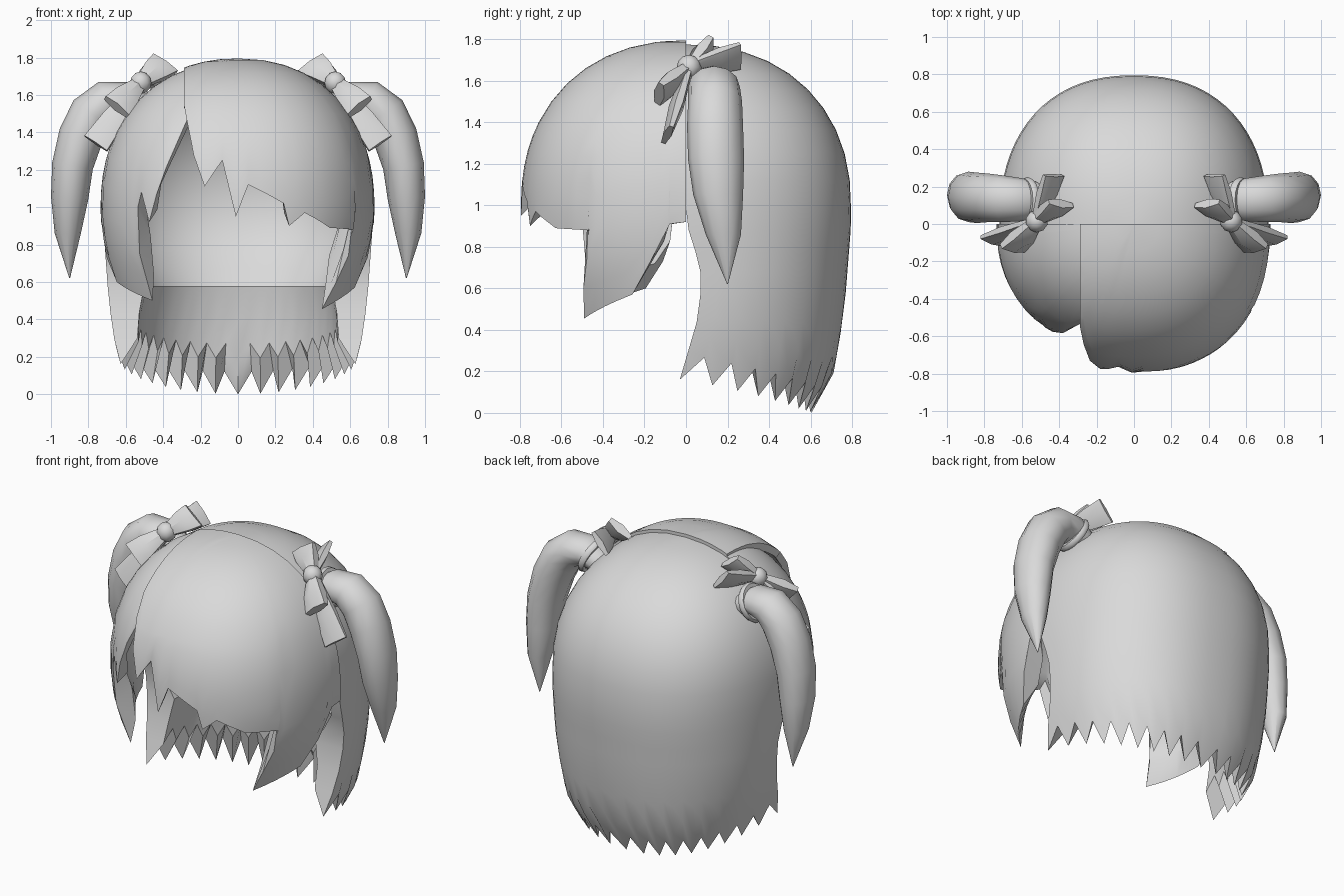
import bpy, bmesh, math
from mathutils import Vector

if "Cube" in bpy.data.objects:
    bpy.data.objects.remove(bpy.data.objects["Cube"])

grey = bpy.data.materials.new("hair_grey")
grey.diffuse_color = (0.7, 0.7, 0.7, 1)
grey.use_nodes = True
grey.node_tree.nodes["Principled BSDF"].inputs["Base Color"].default_value = grey.diffuse_color


def lerp_keys(keys, t):
    """Piecewise linear lookup in a sorted list of (position, value)."""
    if t <= keys[0][0]:
        return keys[0][1]
    for (a, va), (b, vb) in zip(keys, keys[1:]):
        if t <= b:
            return va + (vb - va) * (t - a) / (b - a)
    return keys[-1][1]


def finish(name, bm, angle=40):
    bmesh.ops.remove_doubles(bm, verts=bm.verts, dist=1e-4)
    bmesh.ops.recalc_face_normals(bm, faces=bm.faces)
    me = bpy.data.meshes.new(name)
    bm.to_mesh(me)
    bm.free()
    me.materials.append(grey)
    ob = bpy.data.objects.new(name, me)
    bpy.context.collection.objects.link(ob)
    bpy.ops.object.select_all(action='DESELECT')
    ob.select_set(True)
    bpy.context.view_layer.objects.active = ob
    bpy.ops.object.shade_smooth_by_angle(angle=math.radians(angle))
    return ob


def shell(cols, half, top, z_base, n_up, n_low, radius, inner, skew=0, off=None, sx=1, sy=-1):
    """Thick half dome with a cut lower edge; cols = (angle, lower edge height)."""
    h = top - 1.0

    def path(z):
        if z < 1:
            return 90 + (1 - z) * 90
        return 90 - math.degrees(math.asin(min(1, ((z - 1) / h) ** 1.1)))

    def point(ang, p, inside):
        if p <= 90:
            q = math.radians(90 - p)
            z = 1 + h * math.sin(q) ** (1 / 1.1)
            r = max(0, math.cos(q)) ** (1 / 1.1)
        else:
            z = 1 - (p - 90) / 90
            r = lerp_keys(radius, z)
        a = math.radians(ang + skew * max(0, 0.9 - z))
        c, s = math.cos(a), max(0, math.sin(a))
        k = lerp_keys(inner, z) if inside else 1
        x = half[0] * r * k * math.copysign(abs(c) ** 0.87, c)
        y = half[1] * r * k * s ** 0.87
        if off:
            y += lerp_keys(off, z) * (1 - s) ** 2
        if inside:
            z -= 0.04 * max(0, (z - 1) / h)
        return Vector((sx * x, sy * y, z))

    bm = bmesh.new()
    grid = []
    for ang, zb in cols:
        end = path(zb)
        base = min(path(z_base), end * 0.9)
        ps = [base * i / n_up for i in range(n_up + 1)]
        ps += [base + (end - base) * i / n_low for i in range(1, n_low + 1)]
        outer = [bm.verts.new(point(ang, p, False)) for p in ps]
        lining = [bm.verts.new(point(ang, p, True)) for p in ps[:-1]] + [outer[-1]]
        grid.append((outer, lining))

    def quad(*vs):
        vs = list(dict.fromkeys(vs))
        if len(vs) > 2:
            bm.faces.new(vs)

    n = n_up + n_low
    for (o1, l1), (o2, l2) in zip(grid, grid[1:]):
        for i in range(n):
            quad(o1[i], o1[i + 1], o2[i + 1], o2[i])
            quad(l1[i], l2[i], l2[i + 1], l1[i + 1])
    for o, l in (grid[0], grid[-1]):          # close both ends
        for i in range(n):
            quad(o[i], o[i + 1], l[i + 1], l[i])
    return bm


def fill(keys, step=6):
    """Add columns between the key angles."""
    out = []
    for (a, za), (b, zb) in zip(keys, keys[1:]):
        m = max(1, math.ceil((b - a) / step))
        out += [(a + (b - a) * i / m, za + (zb - za) * i / m) for i in range(m)]
    return out + [keys[-1]]


# Long back hair with a row of pointed ends and a head hollow
spikes = 36
cols = []
for i in range(spikes + 1):
    a = 180 * i / spikes
    tip = 0.16 - 0.16 * math.sin(math.radians(a))
    cols.append((a, tip + (0.12 if i % 2 else 0)))
finish("back_hair", shell(
    cols, (0.72, 0.795), 1.775, 0.575, 14, 3,
    [(0, 0.76), (0.2, 0.9), (0.5, 0.96), (0.9, 1)],
    [(0, 1), (0.2, 0.84), (0.45, 0.77), (0.575, 0.72), (0.8, 0.9), (1, 0.95)],
    off=[(0.16, -0.03), (0.5, 0.07), (0.7, 0.07), (0.92, 0)], sy=1))

front_radius = [(0.45, 0.83), (0.6, 0.91), (0.75, 0.97), (0.95, 1)]
front_inner = [(0.45, 0.97), (0.75, 0.82), (0.95, 0.89), (1.1, 0.95)]

# Main fringe with the long lock on its right, cut along the parting
fringe = [(0, 0.92), (4, 0.91), (4.5, 0.73), (7, 0.57), (30, 0.455), (33, 0.88),
          (50, 0.89), (64, 0.97), (71, 0.9), (73.5, 1.02), (87, 1.12), (90.5, 0.95),
          (95, 1.25), (101.5, 1.11), (112, 1.44), (118, 1.55), (180, 1.55)]
bm = shell(fill(fringe), (0.73, 0.795), 1.795, 1.4, 7, 6, front_radius, front_inner, skew=34)
cut = bmesh.ops.bisect_plane(bm, geom=bm.verts[:] + bm.edges[:] + bm.faces[:],
                             plane_co=(-0.29, 0, 0), plane_no=(1, 0, 0), clear_inner=True)
bmesh.ops.holes_fill(bm, edges=[e for e in cut["geom_cut"] if isinstance(e, bmesh.types.BMEdge)])
finish("fringe", bm)

# Swept lock on the other side of the parting
side = [(0, 0.92), (4, 0.91), (4.5, 0.73), (10, 0.6), (39, 0.5), (46, 1.0), (48, 1.08),
        (52.5, 0.92), (61, 1.22), (67, 1.47), (78, 1.62)]
finish("side_lock", shell(fill(side), (0.735, 0.675), 1.78, 1.4, 7, 6,
                          front_radius, front_inner, skew=18, sx=-1))


def tail(name, s):
    """Curved bunch of hair tapering to a point: x, y, z, radius, depth."""
    rings = [(0.50, 0.13, 1.53, 0.07, 0.09), (0.60, 0.13, 1.58, 0.09, 0.115),
             (0.70, 0.135, 1.57, 0.11, 0.125), (0.78, 0.14, 1.50, 0.122, 0.13),
             (0.84, 0.14, 1.38, 0.12, 0.135),
             (0.885, 0.145, 1.22, 0.11, 0.135), (0.90, 0.155, 1.05, 0.1, 0.12),
             (0.91, 0.18, 0.86, 0.07, 0.085), (0.90, 0.2, 0.62, 0.002, 0.002)]
    bm = bmesh.new()
    loops = []
    for i, (x, y, z, r, d) in enumerate(rings):
        p, q = rings[max(0, i - 1)], rings[min(len(rings) - 1, i + 1)]
        t = Vector((q[0] - p[0], 0, q[2] - p[2])).normalized()
        nrm = Vector((-t.z, 0, t.x))
        loop = []
        for k in range(12):
            a = math.tau * k / 12
            v = Vector((x, y, z)) + nrm * r * math.cos(a) + Vector((0, d * math.sin(a), 0))
            loop.append(bm.verts.new((s * v.x, v.y, v.z)))
        loops.append(loop)
    for u, v in zip(loops, loops[1:]):
        for k in range(12):
            bm.faces.new((u[k], u[k - 1], v[k - 1], v[k]))
    bm.faces.new(loops[0])
    bm.faces.new(loops[-1])
    finish(name, bm)


def hair_tie(name, s):
    bpy.ops.mesh.primitive_torus_add(major_radius=0.1, minor_radius=0.022, major_segments=16,
                                     minor_segments=6, location=(s * 0.57, 0.13, 1.56),
                                     rotation=(0, s * math.radians(65), 0))
    ob = bpy.context.object
    ob.name = name
    ob.data.materials.append(grey)
    bpy.ops.object.shade_smooth_by_angle(angle=math.radians(60))


KNOT = Vector((0.52, 0.015, 1.665))


def ribbon(name, s, end, half, thick):
    """Flared ribbon piece from the knot to its wide end."""
    end, half = Vector(end), Vector(half)
    n = (end - KNOT).cross(half).normalized()
    bm = bmesh.new()
    loops = []
    for f, w, t in ((0, 0.4, 0.7), (0.6, 0.85, 1.2), (1, 1, 0.7)):
        c = KNOT.lerp(end, f)
        ring = ((-1, -0.5), (0, -1), (1, -0.5), (1, 0.5), (0, 1), (-1, 0.5))
        vs = [c + half * w * i + n * thick * t * j for i, j in ring]
        loops.append([bm.verts.new((s * v.x, v.y, v.z)) for v in vs])
    for u, v in zip(loops, loops[1:]):
        for k in range(6):
            bm.faces.new((u[k], u[k - 1], v[k - 1], v[k]))
    bm.faces.new(loops[0])
    bm.faces.new(loops[-1])
    finish(name, bm)


# Bunches, ties and bows on both sides
for label, s in (("right", 1), ("left", -1)):
    tail(label + "_bunch", s)
    hair_tie(label + "_hair_tie", s)
    ribbon(label + "_bow_upper_loop", s, (0.39, 0.11, 1.77), (0.065, 0.01, 0.045), 0.04)
    ribbon(label + "_bow_upper_tail", s, (0.43, 0.26, 1.72), (0.05, 0.0, 0.06), 0.03)
    ribbon(label + "_bow_lower_loop", s, (0.65, -0.13, 1.535), (0.062, 0.01, 0.05), 0.045)
    ribbon(label + "_bow_lower_tail", s, (0.76, -0.09, 1.34), (0.06, 0.02, 0.04), 0.03)
    bm = bmesh.new()
    bmesh.ops.create_uvsphere(bm, u_segments=10, v_segments=6, radius=0.06)
    for v in bm.verts:
        v.co += Vector((s * KNOT.x, KNOT.y, KNOT.z))
    finish(label + "_bow_knot", bm, 60)
